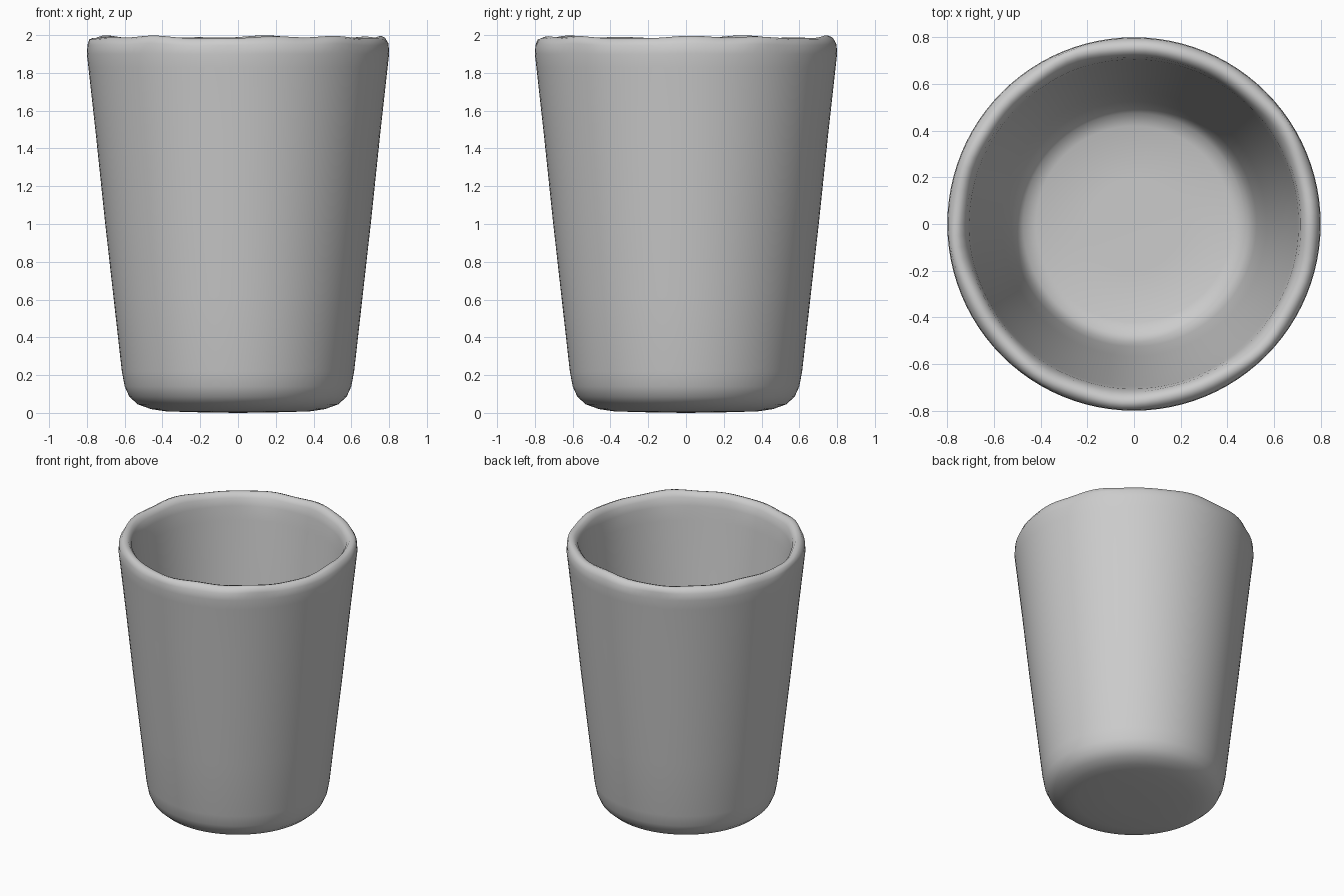
import bpy, bmesh, math

if "Cube" in bpy.data.objects:
    bpy.data.objects.remove(bpy.data.objects["Cube"])

SEGS = 96

# Cup cross-section (radius, height): outside base, wall, rim, inside wall, floor
profile = [
    (0.20, 0.003), (0.38, 0.008), (0.46, 0.02), (0.53, 0.045), (0.575, 0.085),
    (0.60, 0.14), (0.615, 0.22), (0.66, 0.62), (0.705, 1.02), (0.75, 1.45),
    (0.792, 1.83), (0.80, 1.90), (0.797, 1.95), (0.782, 1.98), (0.76, 1.989),
    (0.738, 1.982), (0.718, 1.955), (0.706, 1.90), (0.695, 1.80),
    (0.655, 1.42), (0.61, 1.02), (0.567, 0.62), (0.525, 0.25),
    (0.505, 0.17), (0.475, 0.125), (0.42, 0.105), (0.20, 0.10),
]
OUTER_EDGE = 12   # profile points after this belong to the rim top and inside


def rim_wave(a):
    """Gentle hand-made unevenness around the lip."""
    return (0.45 * math.sin(5 * a + 0.6) + 0.3 * math.sin(9 * a + 2)
            + 0.25 * math.sin(14 * a + 1))


# Lathe the cup
bm = bmesh.new()
rings = []
for i, (r, z) in enumerate(profile):
    ring = []
    for k in range(SEGS):
        a = 2 * math.pi * k / SEGS
        lip = max(0.0, min(1.0, (z - 1.88) / 0.1))
        dz = 0.010 * lip * rim_wave(a)
        dr = 0.010 * lip * rim_wave(a + 0.8) if i > OUTER_EDGE else 0
        ring.append(bm.verts.new(((r + dr) * math.cos(a), (r + dr) * math.sin(a), z + dz)))
    rings.append(ring)
for lo, hi in zip(rings, rings[1:]):
    for k in range(SEGS):
        n = (k + 1) % SEGS
        bm.faces.new((lo[k], lo[n], hi[n], hi[k]))

# Close the underside and the inner floor
for ring, z in ((rings[0], 0.0), (rings[-1], 0.10)):
    c = bm.verts.new((0, 0, z))
    for k in range(SEGS):
        bm.faces.new((ring[k], ring[(k + 1) % SEGS], c))
bmesh.ops.recalc_face_normals(bm, faces=bm.faces)

mesh = bpy.data.meshes.new("cup")
bm.to_mesh(mesh)
bm.free()
cup = bpy.data.objects.new("cup", mesh)
bpy.context.collection.objects.link(cup)
for p in mesh.polygons:
    p.use_smooth = True
